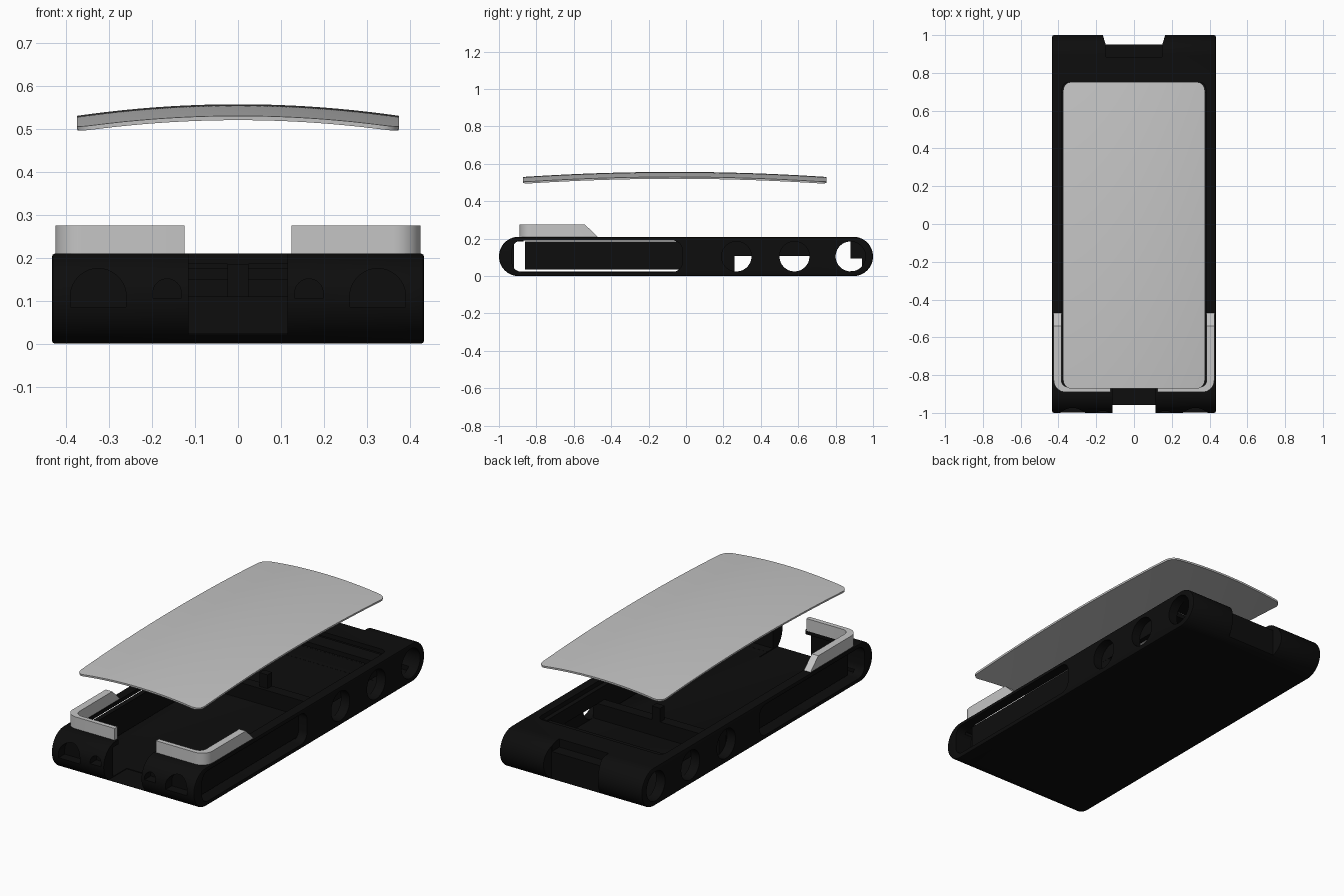
import bpy, bmesh, math

if "Cube" in bpy.data.objects:
    bpy.data.objects.remove(bpy.data.objects["Cube"])


def material(name, value, rough):
    m = bpy.data.materials.new(name)
    m.use_nodes = True
    m.diffuse_color = (value, value, value, 1)
    node = m.node_tree.nodes["Principled BSDF"]
    node.inputs["Base Color"].default_value = (value, value, value, 1)
    node.inputs["Roughness"].default_value = rough
    return m


black = material("matte black", 0.004, 0.7)
grey = material("light grey", 0.56, 0.6)


def finish(name, bm, mat):
    bmesh.ops.recalc_face_normals(bm, faces=bm.faces)
    mesh = bpy.data.meshes.new(name)
    bm.to_mesh(mesh)
    bm.free()
    ob = bpy.data.objects.new(name, mesh)
    bpy.context.collection.objects.link(ob)
    mesh.materials.append(mat)
    return ob


def prism(name, pts, axis, lo, hi, mat=black):
    """Extrude a flat outline along one axis."""
    place = {"X": lambda u, v, d: (d, u, v),
             "Y": lambda u, v, d: (u, d, v),
             "Z": lambda u, v, d: (u, v, d)}[axis]
    bm = bmesh.new()
    rings = [[bm.verts.new(place(u, v, d)) for u, v in pts] for d in (lo, hi)]
    bm.faces.new(rings[0])
    bm.faces.new(rings[1])
    for i in range(len(pts)):
        j = (i + 1) % len(pts)
        bm.faces.new((rings[0][i], rings[0][j], rings[1][j], rings[1][i]))
    return finish(name, bm, mat)


def arc(cu, cv, r, a0, a1, n):
    angles = [math.radians(a0 + (a1 - a0) * i / n) for i in range(n + 1)]
    return [(cu + r * math.cos(a), cv + r * math.sin(a)) for a in angles]


def rounded(u0, u1, v0, v1, r, n=6):
    return (arc(u1 - r, v0 + r, r, -90, 0, n) + arc(u1 - r, v1 - r, r, 0, 90, n)
            + arc(u0 + r, v1 - r, r, 90, 180, n) + arc(u0 + r, v0 + r, r, 180, 270, n))


def box(name, x0, x1, y0, y1, z0, z1, mat=black):
    return prism(name, [(x0, y0), (x1, y0), (x1, y1), (x0, y1)], "Z", z0, z1, mat)


def activate(ob):
    bpy.ops.object.select_all(action="DESELECT")
    ob.select_set(True)
    bpy.context.view_layer.objects.active = ob


def smooth(ob):
    activate(ob)
    bpy.ops.object.shade_smooth_by_angle(angle=math.radians(35))


def cut(ob, cutter):
    activate(ob)
    mod = ob.modifiers.new("cut", "BOOLEAN")
    mod.operation, mod.solver, mod.object = "DIFFERENCE", "EXACT", cutter
    bpy.ops.object.modifier_apply(modifier=mod.name)
    bpy.data.objects.remove(cutter)


# Case: long body with fully rounded ends
R = 0.105
END = 1 - R
case = prism("case", arc(END, R, R, -90, 90, 24) + arc(-END, R, R, 90, 270, 24),
             "X", -0.433, 0.433)
activate(case)
bevel = case.modifiers.new("edge", "BEVEL")
bevel.width, bevel.segments, bevel.angle_limit = 0.008, 2, math.radians(60)
bpy.ops.object.modifier_apply(modifier=bevel.name)

# Open pocket, hollow ends, front opening and rear notch
cut(case, prism("pocket", rounded(-0.38, 0.38, -0.87, 0.75, 0.035), "Z", 0.025, 0.3))
cut(case, box("front_hollow", -0.379, 0.379, -0.92, -0.8, 0.0255, 0.185))
cut(case, box("rear_hollow", -0.379, 0.379, 0.7, 0.88, 0.0255, 0.185))
cut(case, box("rear_low_hollow", -0.378, 0.378, 0.8, 0.94, 0.026, 0.095))
cut(case, box("front_opening", -0.115, 0.115, -1.1, -0.8, 0.022, 0.3))
cut(case, prism("rear_notch", [(-0.15, 0.95), (0.15, 0.95), (0.18, 1.05), (-0.18, 1.05)],
                "Z", 0.016, 0.3))
cut(case, box("rear_step", -0.149, 0.149, 0.885, 1.05, 0.165, 0.3))

for s in (-1, 1):
    x0, x1 = sorted((s * 0.33, s * 0.5))
    # Three round ports and one long slot on each side
    for y in (0.27, 0.58, 0.88):
        cut(case, prism("port", arc(y, R, 0.08, 0, 352.5, 47), "X", x0, x1))
    cut(case, prism("slot", rounded(-0.93, -0.02, 0.023, 0.19, 0.05), "X", x0, x1))
    # Arched recesses on the front
    for x, z, r, drop in ((0.325, 0.11, 0.065, 0.025), (0.165, 0.118, 0.033, 0.013)):
        arch = arc(s * x, z, r, 0, 180, 20) + [(s * x - r, z - drop), (s * x + r, z - drop)]
        cut(case, prism("arch", arch, "Y", -1.1, -0.945))
smooth(case)

# Inner fittings
for s, side in ((-1, "right"), (1, "left")):
    x0, x1 = sorted((s * 0.355, s * 0.382))
    box(side + "_slot_liner", x0, x1, -0.86, 0.2, 0.036, 0.185)
    box(side + "_port_ledge", x0, x1, 0.2, 0.7, 0.108, 0.185)
box("divider", -0.381, 0.381, 0.2, 0.26, 0.02, 0.11)
box("divider_post", -0.025, 0.025, 0.22, 0.26, 0.11, 0.185)
box("rear_shelf", -0.381, 0.381, 0.67, 0.76, 0.15, 0.175)

# Corner guards: rounded L shapes with sloped rear tips
for s, side in ((-1, "right"), (1, "left")):
    plan = ([(0.125, -0.89)] + arc(0.362, -0.827, 0.063, -90, 0, 12)
            + [(0.425, -0.47), (0.385, -0.47)]
            + arc(0.345, -0.825, 0.04, 0, -90, 12) + [(0.125, -0.865)])
    guard = prism(side + "_corner_guard", [(s * u, v) for u, v in plan], "Z",
                  0.208, 0.275, grey)
    for v in guard.data.vertices:
        if v.co.y > -0.5 and v.co.z > 0.25:
            v.co.y = -0.54
    smooth(guard)

# Lid: thin plate with rounded corners, domed both ways
HX, HY, CY, CR = 0.375, 0.812, -0.06, 0.045
bm = bmesh.new()
bmesh.ops.create_grid(bm, x_segments=50, y_segments=108, size=1)
for v in bm.verts:
    x, y = v.co.x * HX, v.co.y * HY
    dx, dy = abs(x) - (HX - CR), abs(y) - (HY - CR)
    if dx > 0 and dy > 0:
        k = max(dx, dy) / math.hypot(dx, dy)
        x = math.copysign(HX - CR + dx * k, x)
        y = math.copysign(HY - CR + dy * k, y)
    v.co = (x, y + CY, 0.557 - 0.027 * (x / HX) ** 2 - 0.027 * (y / HY) ** 2)
lid = finish("lid", bm, grey)
if lid.data.polygons[0].normal.z < 0:
    lid.data.flip_normals()
activate(lid)
solid = lid.modifiers.new("thickness", "SOLIDIFY")
solid.thickness, solid.offset = 0.01, -1
bpy.ops.object.modifier_apply(modifier=solid.name)
smooth(lid)
